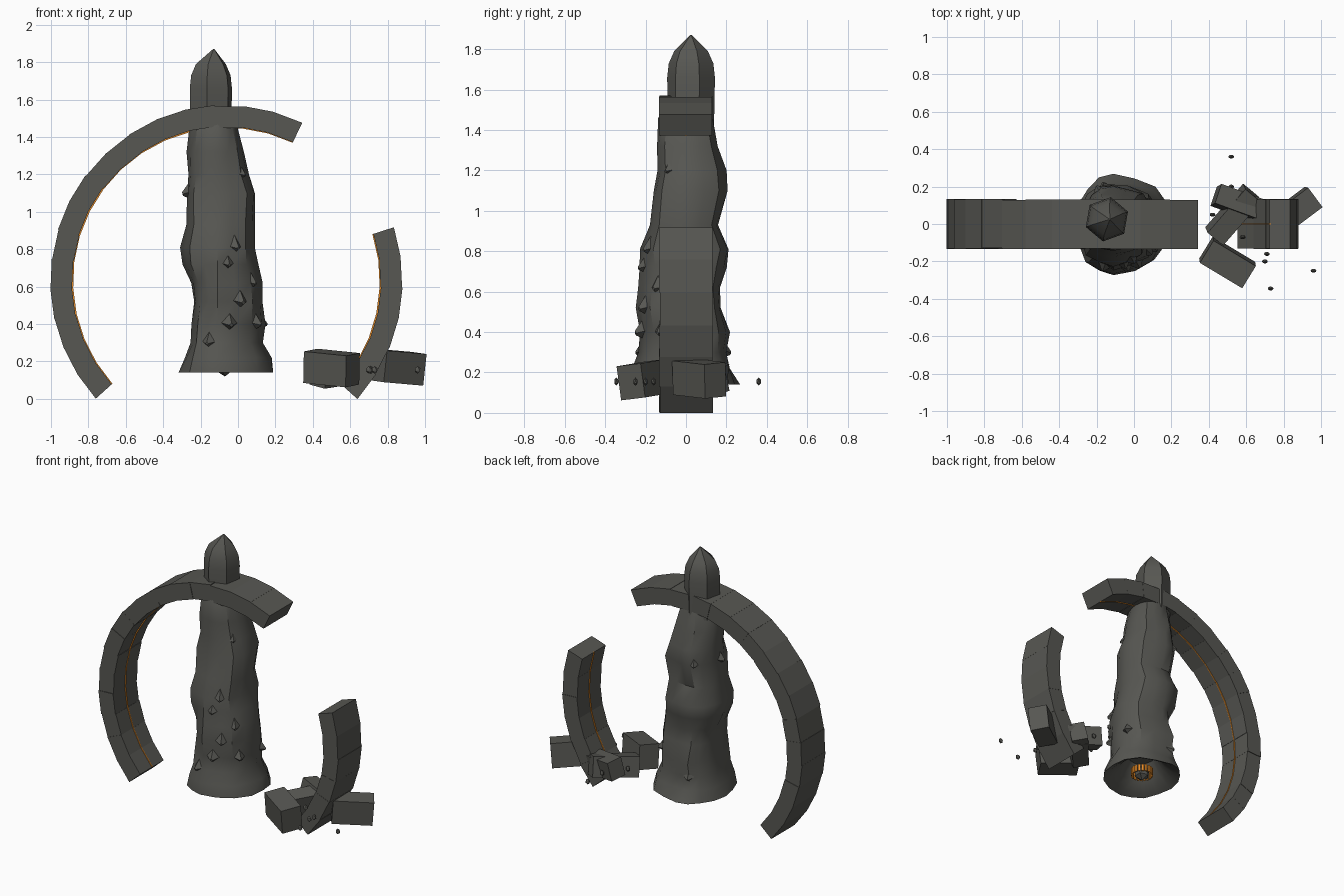
import bpy, bmesh, random
from math import sin, cos, pi, radians
from mathutils import Vector, Matrix, Euler

random.seed(4)
cube = bpy.data.objects.get("Cube")
if cube:
    bpy.data.objects.remove(cube, do_unlink=True)


def material(name, colour):
    m = bpy.data.materials.new(name)
    m.use_nodes = True
    m.diffuse_color = colour
    m.node_tree.nodes["Principled BSDF"].inputs["Base Color"].default_value = colour
    return m


stone = material("dark stone", (0.095, 0.095, 0.085, 1))
ember = material("ember orange", (0.8, 0.26, 0.02, 1))


def finish(name, bm, mat, smooth=None):
    bmesh.ops.recalc_face_normals(bm, faces=bm.faces)
    me = bpy.data.meshes.new(name)
    bm.to_mesh(me)
    bm.free()
    me.materials.append(mat)
    ob = bpy.data.objects.new(name, me)
    bpy.context.collection.objects.link(ob)
    if smooth:
        bpy.ops.object.select_all(action="DESELECT")
        ob.select_set(True)
        bpy.context.view_layer.objects.active = ob
        bpy.ops.object.shade_smooth_by_angle(angle=radians(smooth))
    return ob


def loft(bm, rings):
    """Skin a list of equal-length point rings and close both ends."""
    loops = [[bm.verts.new(p) for p in ring] for ring in rings]
    n = len(loops[0])
    for a, b in zip(loops, loops[1:]):
        for i in range(n):
            j = (i + 1) % n
            bm.faces.new((a[i], a[j], b[j], b[i]))
    bm.faces.new(loops[0])
    bm.faces.new(loops[-1])


# Broken ring of wedge blocks with a thin glowing seam inside
CENTRE = Vector((-0.062, 0, 0.63))
INNER, OUTER, HALF = 0.825, 0.94, 0.132


def wedge(bm, a0, a1, r0, r1, y0, y1):
    rings = []
    for a in (a0, a1):
        d = Vector((cos(a), 0, sin(a)))
        rings.append([CENTRE + d * r + Vector((0, y, 0))
                      for r, y in ((r0, y0), (r1, y0), (r1, y1), (r0, y1))])
    loft(bm, rings)


def arc(name, start, end, count):
    blocks, seam = bmesh.new(), bmesh.new()
    step = radians(end - start) / count
    for i in range(count):
        a = radians(start) + i * step
        dr, dy = random.uniform(-.003, .003), random.uniform(-.003, .003)
        wedge(blocks, a, a + step, INNER + dr, OUTER + dr, dy - HALF, dy + HALF)
        wedge(seam, a, a + step, INNER - .005, INNER + .01, -.003, .003)
    finish(name, blocks, stone)
    finish(name + "_seam", seam, ember)


arc("large_arch", 64.4, 222, 16)
arc("broken_arch", -42, 17.8, 6)

# Rock spire: height, then left, right, front and back reach
SIDES = 16
SPIRE = [
    (.14, -.32, .21, -.29, .28), (.22, -.29, .19, -.28, .24),
    (.3, -.26, .15, -.25, .22), (.4, -.25, .16, -.24, .23),
    (.52, -.24, .15, -.25, .19), (.62, -.25, .14, -.24, .18),
    (.72, -.3, .12, -.23, .21), (.81, -.31, .1, -.23, .23),
    (.93, -.28, .1, -.19, .17), (1.1, -.28, .11, -.17, .22),
    (1.2, -.27, .07, -.15, .21), (1.32, -.28, .04, -.15, .17),
    (1.46, -.26, 0, -.14, .14), (1.54, -.22, -.05, -.08, .11),
]


def reach(row, a):
    z, left, right, front, back = row
    cx, cy = -.11, .01
    x = (right - cx if cos(a) > 0 else cx - left) * cos(a)
    y = (back - cy if sin(a) > 0 else cy - front) * sin(a)
    return Vector((cx + x, cy + y, z))


def shrink(ring, k, z):
    return [Vector((-.07 + (p.x + .07) * k, p.y * k, z)) for p in ring]


bm = bmesh.new()
rings = []
flutes = [random.uniform(.93, 1.03) for _ in range(SIDES)]
for row in SPIRE:
    ring = []
    for i in range(SIDES):
        p = reach(row, 2 * pi * i / SIDES)
        axis = Vector((-.11, .01, p.z))
        ring.append(axis + (p - axis) * flutes[i] * random.uniform(.96, 1.03))
    rings.append(ring)
hollow = [shrink(rings[0], .35, .3), shrink(rings[0], .6, .21), shrink(rings[0], .85, .16)]
loft(bm, hollow + rings)
finish("rock_spire", bm, stone, 35)

# Pointed crystal on the spire
bm = bmesh.new()
tip = []
for z, r in ((1.4, .115), (1.55, .118), (1.66, .12), (1.73, .112), (1.79, .085), (1.87, .004)):
    lean = Vector((-.145 + .015 * (z > 1.8), .025, z))
    tip.append([lean + Vector((cos(a), sin(a), 0)) * r
                for a in [.35 + 2 * pi * i / 6 for i in range(6)]])
loft(bm, tip)
finish("crystal_tip", bm, stone, 40)

# Jagged shards jutting from the spire: ring index, angle, size
bm = bmesh.new()
for level, angle, size in ((9, 185, .07), (2, 250, .06), (3, 285, .08), (4, 300, .08),
                           (6, 285, .06), (5, 320, .07), (3, 325, .06), (2, 110, .06),
                           (3, 20, .05), (7, 300, .06), (10, 320, .05), (9, 120, .05)):
    a = radians(angle)
    out = Vector((cos(a), sin(a), -.3)).normalized()
    spot = reach(SPIRE[level], a) - out * size * .3
    turn = out.to_track_quat("Z", "Y").to_matrix().to_4x4()
    bmesh.ops.create_cone(bm, segments=4, cap_ends=True, radius1=size, radius2=size * .15,
                          depth=size * 1.1, matrix=Matrix.Translation(spot) @ turn)
finish("spire_shards", bm, stone)

# Glowing ring and loose core under the spire
bm = bmesh.new()
for i in range(20):
    a = 2 * pi * i / 20
    spot = Matrix.Translation((-.07 + .07 * cos(a), .07 * sin(a), .18)) @ Matrix.Rotation(a, 4, "Z")
    bmesh.ops.create_cube(bm, size=1, matrix=spot @ Matrix.Diagonal((.008, .015, .05, 1)))
finish("ember_ring", bm, ember)
bm = bmesh.new()
bmesh.ops.create_icosphere(bm, subdivisions=1, radius=.055,
                           matrix=Matrix.Translation((-.07, 0, .175)))
finish("spire_core", bm, stone)

# Fallen blocks: position, then tilt and heading in degrees
for i, (spot, size, tilt) in enumerate((
        ((.5, -.205, .165), (.265, .14, .17), (6, 5, -31)),
        ((.855, .065, .17), (.265, .13, .17), (5, 4, 37)),
        ((.53, .05, .15), (.31, .11, .14), (12, -6, 49)),
        ((.55, .115, .17), (.24, .11, .13), (-10, 8, -20)))):
    bm = bmesh.new()
    rot = Euler([radians(t) for t in tilt]).to_matrix().to_4x4()
    bmesh.ops.create_cube(bm, size=1, matrix=Matrix.Translation(spot) @ rot
                          @ Matrix.Diagonal((*size, 1)))
    finish(f"fallen_block_{i + 1}", bm, stone)

# Scattered pebbles
bm = bmesh.new()
for x, y in ((.52, .36), (.52, .2), (.42, .05), (.58, -.07),
             (.7, -.2), (.71, -.16), (.73, -.345), (.96, -.25)):
    bmesh.ops.create_icosphere(bm, subdivisions=1, radius=.017, matrix=Matrix.Translation(
        (x, y, .155)) @ Matrix.Diagonal((1, .7, 1.2, 1)))
finish("pebbles", bm, stone)
